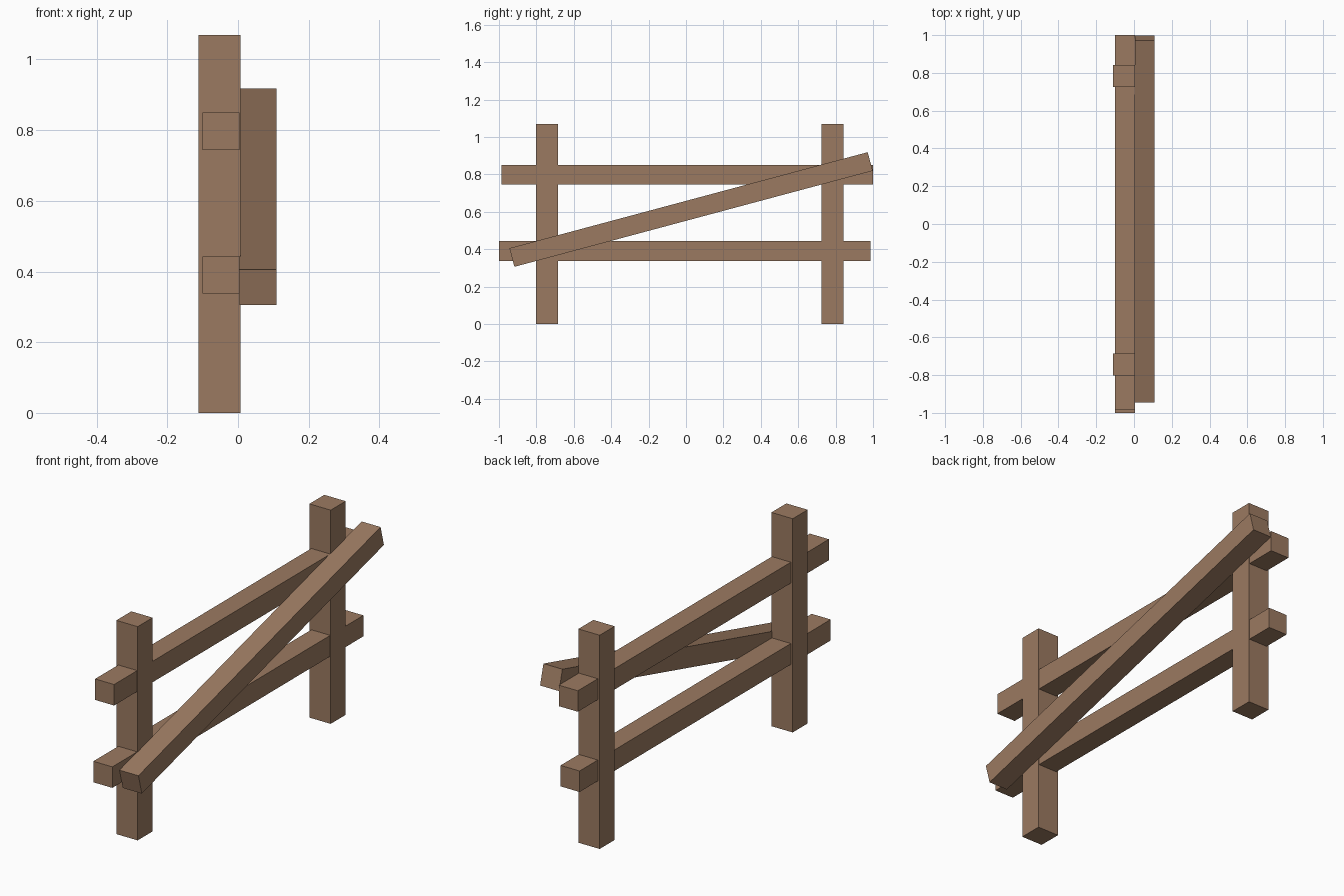
import bpy
import math

if "Cube" in bpy.data.objects:
    bpy.data.objects.remove(bpy.data.objects["Cube"])

wood = bpy.data.materials.new("brown_wood")
wood.diffuse_color = (0.33, 0.195, 0.12, 1.0)
wood.use_nodes = True
wood.node_tree.nodes["Principled BSDF"].inputs["Base Color"].default_value = wood.diffuse_color


def beam(name, centre, size, tilt=0.0):
    """Box beam, optionally tilted about the x axis."""
    bpy.ops.mesh.primitive_cube_add(size=1, location=centre, rotation=(tilt, 0, 0))
    ob = bpy.context.object
    ob.name = name
    ob.scale = size
    bpy.ops.object.transform_apply(location=False, rotation=False, scale=True)
    ob.data.materials.append(wood)
    return ob


# Two upright posts
for name, y in (("front_post", -0.744), ("back_post", 0.783)):
    beam(name, (-0.0525, y, 0.535), (0.118, 0.118, 1.07))

# Two horizontal rails, slightly staggered
beam("upper_rail", (-0.0485, 0.007, 0.797), (0.105, 1.986, 0.105))
beam("lower_rail", (-0.0485, -0.007, 0.39), (0.105, 1.986, 0.105))

# Diagonal brace laid against the outside
beam("diagonal_brace", (0.057, 0.027, 0.612), (0.105, 1.983, 0.103), math.radians(15))
